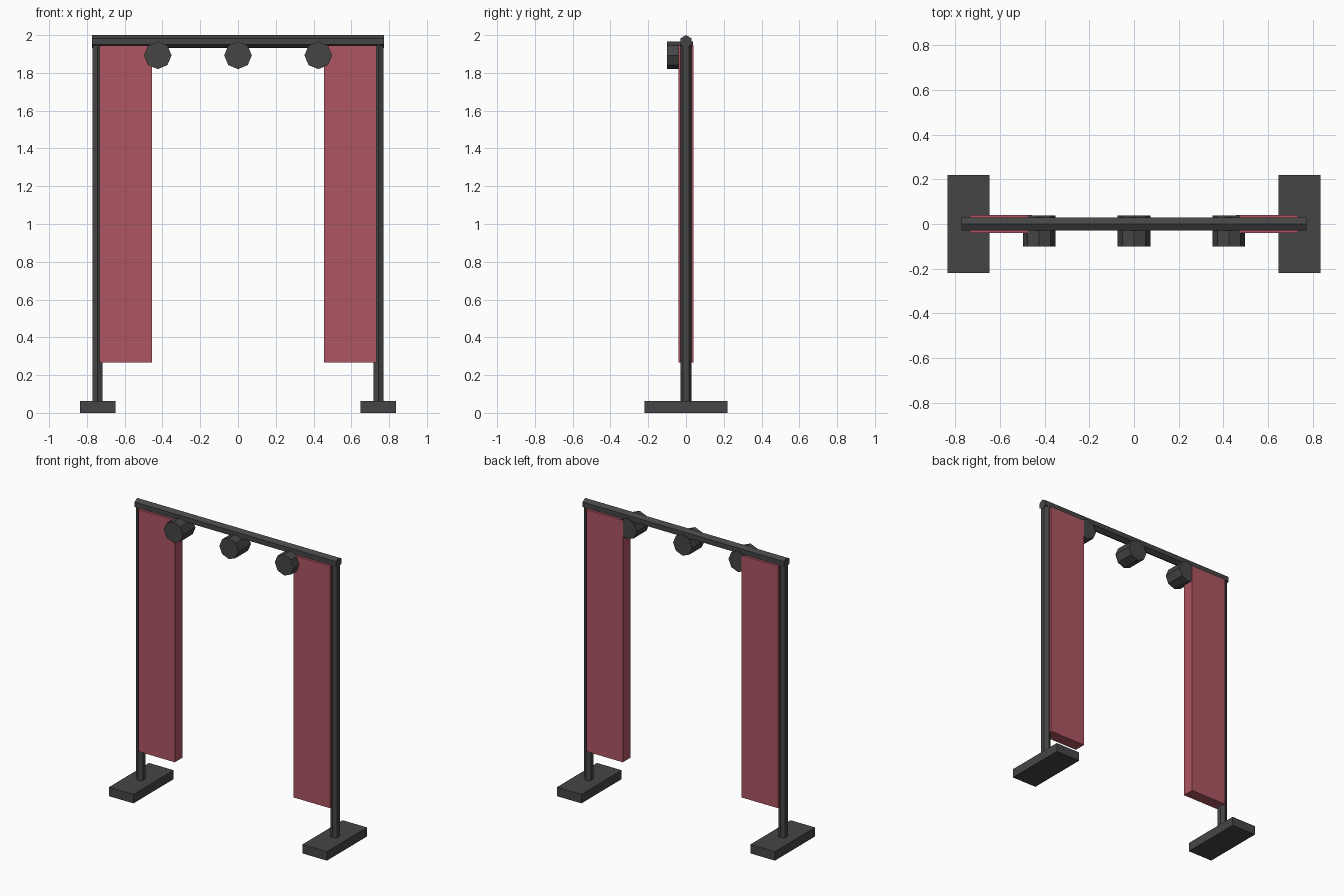
import bpy
import math

if "Cube" in bpy.data.objects:
    bpy.data.objects.remove(bpy.data.objects["Cube"])


def material(name, rgb):
    m = bpy.data.materials.new(name)
    m.diffuse_color = (*rgb, 1.0)
    m.use_nodes = True
    m.node_tree.nodes["Principled BSDF"].inputs["Base Color"].default_value = m.diffuse_color
    return m


grey = material("dark grey", (0.06, 0.06, 0.06))
red = material("curtain red", (0.42, 0.09, 0.12))


def finish(name, mat):
    ob = bpy.context.object
    ob.name = name
    bpy.ops.object.transform_apply(location=False, rotation=True, scale=True)
    ob.data.materials.append(mat)
    return ob


def box(name, mat, lo, hi):
    bpy.ops.mesh.primitive_cube_add(
        size=1, location=[(a + b) / 2 for a, b in zip(lo, hi)])
    bpy.context.object.scale = [b - a for a, b in zip(lo, hi)]
    return finish(name, mat)


def prism(name, mat, sides, radius, length, centre, rot=(0, 0, 0)):
    bpy.ops.mesh.primitive_cylinder_add(
        vertices=sides, radius=radius, depth=length, location=centre, rotation=rot)
    return finish(name, mat)


# Stand: foot, hexagonal post and hanging curtain on each side
for side, s in (("left", -1), ("right", 1)):
    box(f"{side}_foot", grey, (s * 0.742 - 0.094, -0.22, 0), (s * 0.742 + 0.094, 0.22, 0.062))
    prism(f"{side}_post", grey, 6, 0.03, 1.905, (s * 0.744, 0, 0.06 + 1.905 / 2))
    x0, x1 = sorted((s * 0.734, s * 0.456))
    box(f"{side}_curtain", red, (x0, -0.041, 0.268), (x1, 0.041, 1.945))

# Hexagonal cross beam with an edge on top
beam = prism("cross_beam", grey, 6, 0.034, 1.545, (0, 0, 1.966),
             (math.radians(90), 0, math.radians(90)))

# Three octagonal spotlights facing the front
for name, x in (("left", -0.425), ("middle", 0), ("right", 0.425)):
    prism(f"{name}_spotlight", grey, 8, 0.073, 0.137, (x, -0.0315, 1.893),
          (math.radians(90), 0, 0))
